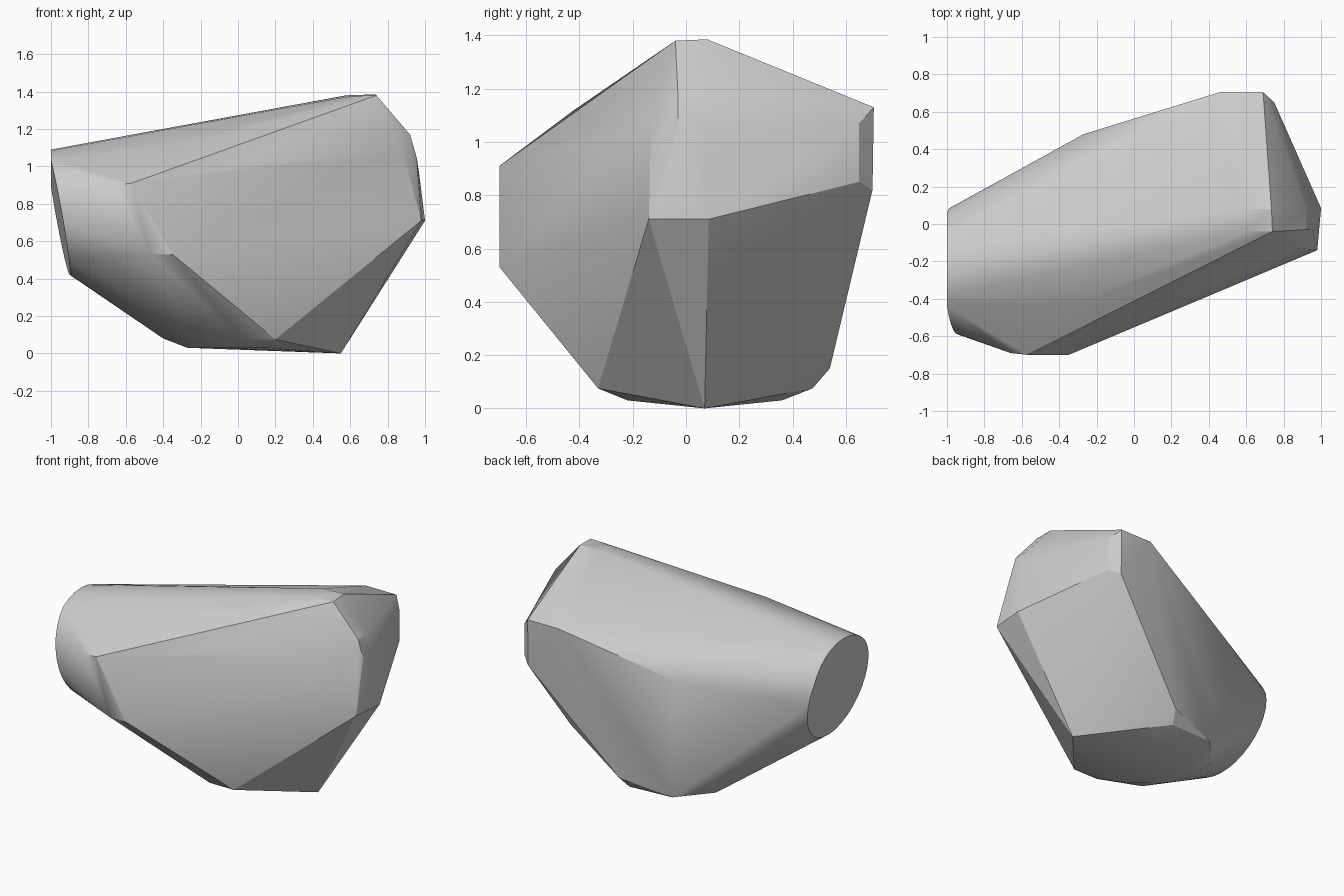
import bpy, bmesh, math

cube = bpy.data.objects.get("Cube")
if cube:
    bpy.data.objects.remove(cube)

stone = bpy.data.materials.new("stone_grey")
stone.use_nodes = True
grey = (0.6, 0.6, 0.6, 1)
stone.diffuse_color = grey
stone.node_tree.nodes["Principled BSDF"].inputs["Base Color"].default_value = grey


def end_rim(count):
    """Tilted round cut at the narrow end."""
    rim = []
    for i in range(count):
        a = math.tau * i / count
        dy, dz = 0.34 * math.cos(a), 0.335 * math.sin(a)
        rim.append((max(-1, -0.96 - 0.18 * dz - 0.05 * dy), -0.25 + dy, 0.755 + dz))
    return rim


# Corners of the wide end: crest, rounded brow and tip
crest = [(.58, .08, 1.38), (.6, -.04, 1.375), (.735, .08, 1.385), (.74, -.04, 1.38)]
brow = [(x, y, z) for x, z in ((.92, 1.17), (.955, 1.05)) for y in (-.03, .08)]
tip = [(.88, -.13, 1.08), (.97, .08, .95), (.98, -.14, .71), (1, .085, .71)]

# Corners of the back and front sides
back = [(.46, .705, 1.13), (.69, .705, 1.13), (.69, .7, .82), (.75, .65, 1.07),
        (.75, .65, .85), (.51, .5, .39), (-.27, .48, .88), (-.23, .48, .33)]
front = [(-.66, -.69, .9), (-.57, -.7, .91), (-.47, -.7, .53), (-.35, -.7, .53),
         (-.3, -.42, 1.12), (0, -.47, 1)]

# Gently rounded underside with its border
underside = [(.55, .07, 0), (.15, -.22, .03), (-.1, -.19, .03), (-.27, -.05, .03),
             (-.27, .2, .03), (-.1, .35, .03), (.1, .36, .03)]
border = [(.2, -.33, .075), (.02, -.33, .075), (-.25, -.22, .075), (-.4, -.02, .08),
          (-.4, .25, .08), (-.22, .46, .08), (.09, .475, .075), (.12, .54, .15)]

# Wrap all corners in one faceted shell
bm = bmesh.new()
for p in end_rim(32) + crest + brow + tip + back + front + underside + border:
    bm.verts.new(p)
bmesh.ops.convex_hull(bm, input=bm.verts)
loose = [v for v in bm.verts if not v.link_faces]
bmesh.ops.delete(bm, geom=loose, context="VERTS")
bmesh.ops.dissolve_limit(bm, angle_limit=math.radians(1), verts=bm.verts, edges=bm.edges)
bmesh.ops.recalc_face_normals(bm, faces=bm.faces)
mesh = bpy.data.meshes.new("boulder")
bm.to_mesh(mesh)
bm.free()
mesh.materials.append(stone)
boulder = bpy.data.objects.new("boulder", mesh)
bpy.context.collection.objects.link(boulder)

# Soft shading across shallow edges
bpy.ops.object.select_all(action="DESELECT")
boulder.select_set(True)
bpy.context.view_layer.objects.active = boulder
bpy.ops.object.shade_smooth_by_angle(angle=math.radians(22))
